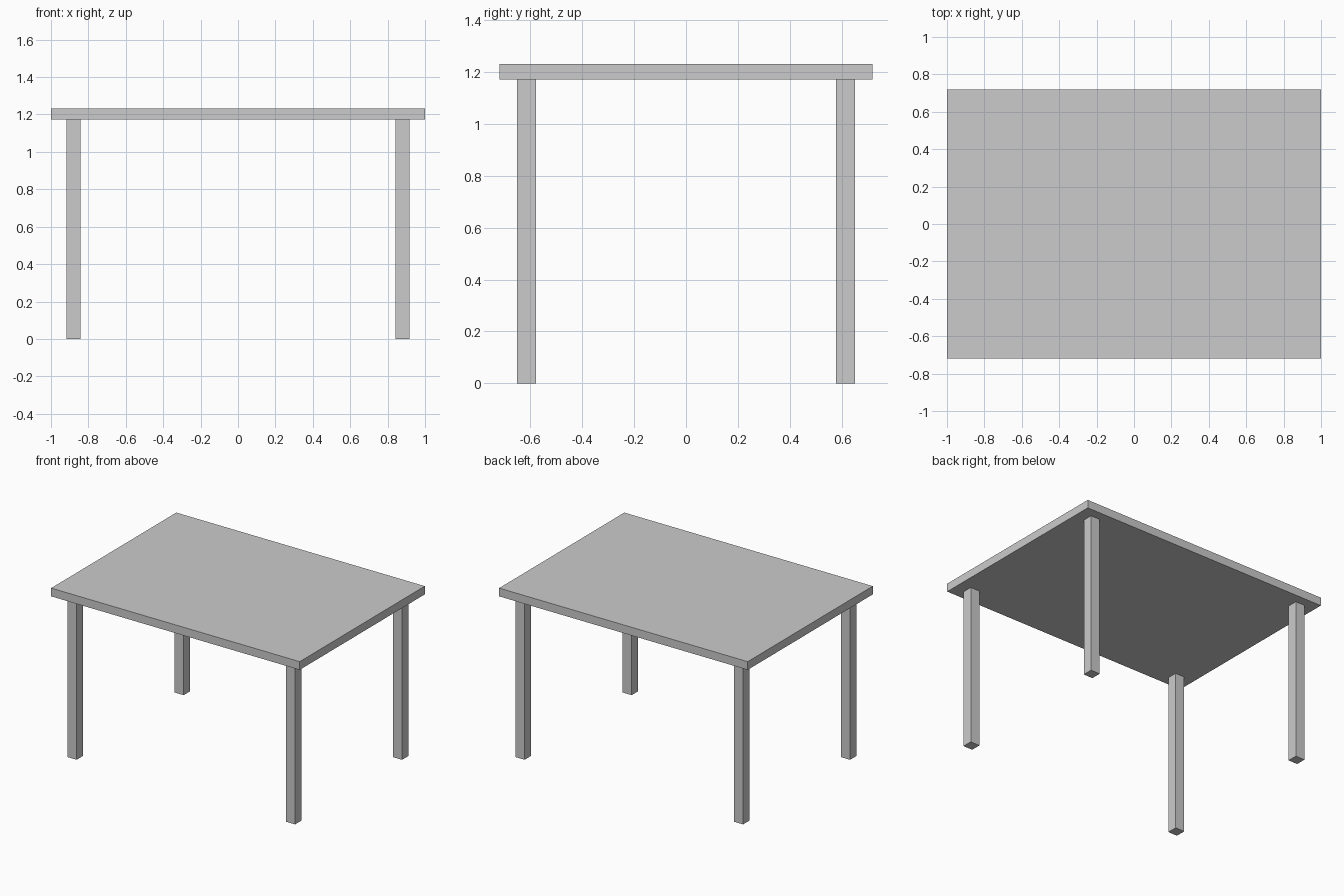
import bpy

if "Cube" in bpy.data.objects:
    bpy.data.objects.remove(bpy.data.objects["Cube"])

TOP_Z, UNDER_Z = 1.232, 1.172
LEG_X, LEG_Y, LEG_W = 0.879, 0.615, 0.074


def box(name, center, size):
    bpy.ops.mesh.primitive_cube_add(size=1, location=center)
    obj = bpy.context.object
    obj.name = name
    obj.scale = size
    bpy.ops.object.transform_apply(location=False, rotation=False, scale=True)
    return obj


# Flat rectangular top
box("tabletop", (0, 0, (TOP_Z + UNDER_Z) / 2), (2.0, 1.438, TOP_Z - UNDER_Z))

# Four square legs, inset from the corners
for side_y, sy in (("front", -1), ("back", 1)):
    for side_x, sx in (("left", -1), ("right", 1)):
        box(f"{side_y}_{side_x}_leg",
            (sx * LEG_X, sy * LEG_Y, UNDER_Z / 2),
            (LEG_W, LEG_W, UNDER_Z))
